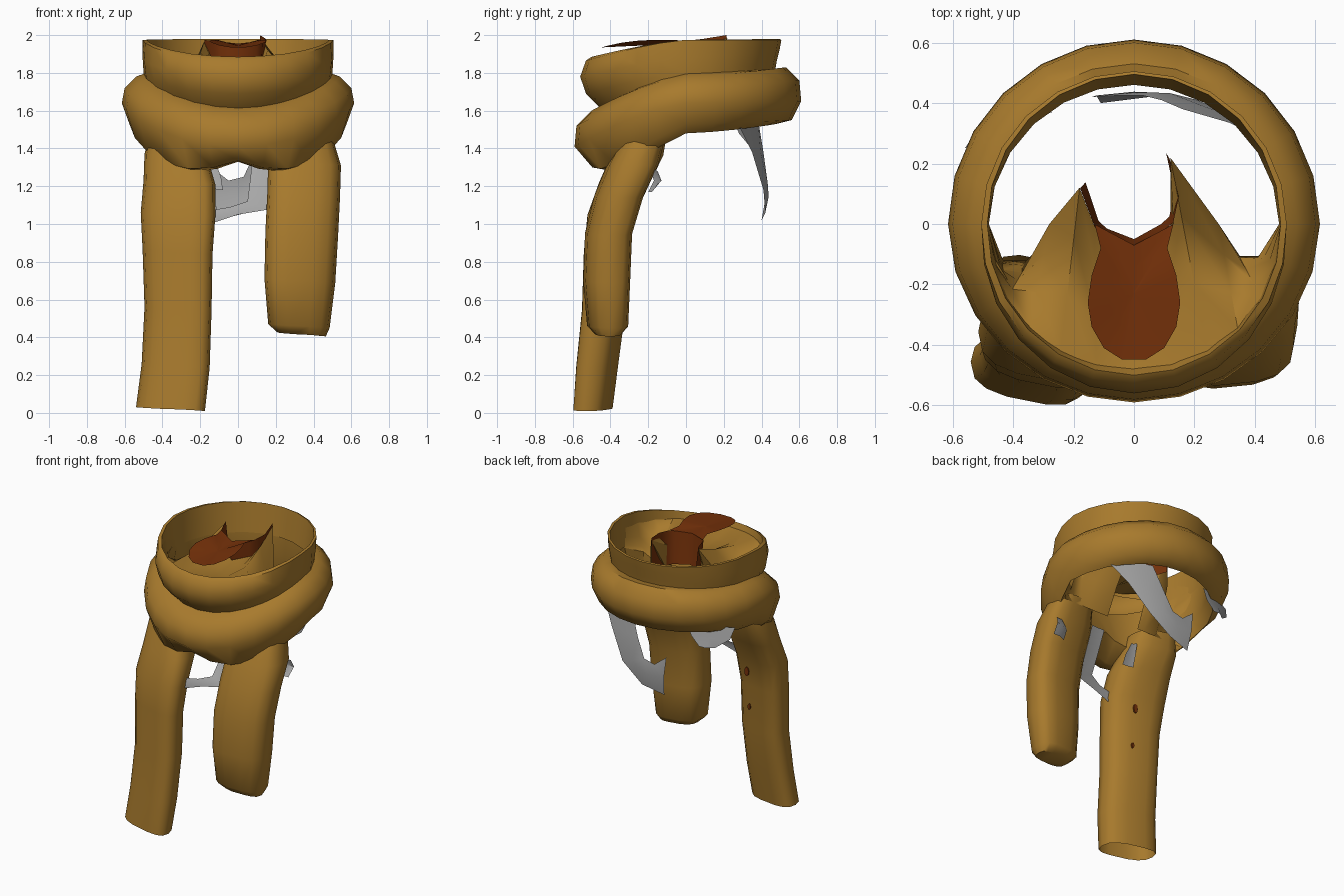
import bpy, bmesh, math
from mathutils import Vector

if "Cube" in bpy.data.objects:
    bpy.data.objects.remove(bpy.data.objects["Cube"])


def material(name, rgb):
    m = bpy.data.materials.new(name)
    m.diffuse_color = (*rgb, 1)
    m.use_nodes = True
    m.node_tree.nodes["Principled BSDF"].inputs["Base Color"].default_value = m.diffuse_color
    return m


MUSTARD = material("mustard cloth", (0.39, 0.195, 0.026))
RUST = material("rust skin", (0.18, 0.031, 0.003))
GREY = material("grey cloth", (0.40, 0.40, 0.40))


def loft(name, rows, mat, wrap_u=False, wrap_v=False, cap=False, angle=50):
    """Skin a grid of points; wrap_u joins the row ends, wrap_v joins last row to first."""
    bm = bmesh.new()
    vs = [[bm.verts.new(p) for p in row] for row in rows]
    nr, nc = len(vs), len(vs[0])
    for i in range(nr if wrap_v else nr - 1):
        for j in range(nc if wrap_u else nc - 1):
            a, b = vs[i], vs[(i + 1) % nr]
            k = (j + 1) % nc
            bm.faces.new((a[j], a[k], b[k], b[j]))
    if cap:
        bm.faces.new(vs[0])
    bmesh.ops.recalc_face_normals(bm, faces=bm.faces)
    me = bpy.data.meshes.new(name)
    bm.to_mesh(me)
    bm.free()
    me.materials.append(mat)
    ob = bpy.data.objects.new(name, me)
    bpy.context.collection.objects.link(ob)
    bpy.ops.object.select_all(action='DESELECT')
    ob.select_set(True)
    bpy.context.view_layer.objects.active = ob
    bpy.ops.object.shade_smooth_by_angle(angle=math.radians(angle))
    return ob


def ring(name, front, side, back, closed, drop=(), steps=24):
    """Sweep a (radius, z) section round z; the drop points sag where the ends hang."""
    rows = []
    for i in range(steps):
        a = 2 * math.pi * i / steps
        s, c = math.sin(a), math.cos(a)
        end = back if s > 0 else front
        w = abs(s) ** 1.4
        sag = .09 * max(0, -2 * s * abs(c))
        row = []
        for n, (p, q) in enumerate(zip(side, end)):
            r = p[0] + (q[0] - p[0]) * w
            z = p[1] + (q[1] - p[1]) * w - (sag if n in drop else 0)
            row.append((r * c, r * s, z))
        rows.append(row)
    return loft(name, rows, MUSTARD, wrap_u=closed, wrap_v=True)


# lower roll of the scarf
ring("scarf_roll",
     [(.40, 1.63), (.50, 1.60), (.58, 1.52), (.59, 1.41), (.51, 1.335), (.42, 1.33), (.28, 1.42)],
     [(.485, 1.80), (.54, 1.78), (.60, 1.72), (.615, 1.64), (.575, 1.53), (.53, 1.48), (.48, 1.56)],
     [(.47, 1.82), (.53, 1.83), (.60, 1.76), (.61, 1.65), (.56, 1.55), (.48, 1.53), (.46, 1.65)],
     True, drop=(4, 5, 6))

# upper collar of the scarf
ring("scarf_collar",
     [(.475, 1.84), (.50, 1.885), (.53, 1.865), (.56, 1.78), (.53, 1.69), (.45, 1.61)],
     [(.48, 1.76), (.485, 1.975), (.505, 1.975), (.505, 1.88), (.50, 1.80), (.49, 1.73)],
     [(.46, 1.78), (.495, 1.98), (.505, 1.975), (.495, 1.92), (.48, 1.86), (.47, 1.80)],
     False)

# inner cloth sloping from the collar in to the neck
inner = [(-.48, 0, 1.75), (-.44, -.15, 1.70), (-.37, -.16, 1.67), (-.28, 0, 1.74),
         (-.18, .12, 1.965), (-.13, -.01, 1.86), (0, -.07, 1.82), (.13, 0, 1.86),
         (.12, .22, 1.985), (.28, 0, 1.74), (.35, -.11, 1.67), (.41, -.11, 1.70), (.48, 0, 1.75)]
outer = []
for i in range(13):
    a = math.pi * (1 + i / 12)
    outer.append((.485 * math.cos(a), .49 * math.sin(a), 1.90 + .05 * math.sin(a)))
rows = []
for t in (0, .3, .65, 1):
    sag = -.12 * t * (1 - t)
    rows.append([Vector(p).lerp(Vector(q), t) + Vector((0, 0, sag)) for p, q in zip(inner, outer)])
loft("inner_cloth", rows, MUSTARD)

# drapes joining the inner cloth to the backs of the hanging ends
for name, part in (("left_drape", inner[:6]), ("right_drape", inner[7:])):
    loft(name, [part, [(x, min(y, .02) * .6 - .04, 1.60) for x, y, z in part],
                [(x, -.12, 1.42) for x, y, z in part]], MUSTARD)

# neck wall with two raised points
rim = [(-.178, .118, 1.975), (-.13, -.01, 1.965), (-.10, -.035, 1.965), (0, -.07, 1.955),
       (.10, -.02, 1.965), (.13, .005, 1.97), (.148, .09, 1.98), (.118, .215, 2.0)]
loft("neck_wall", [rim, [(x * .95, y + .01, 1.84) for x, y, z in rim],
                   [(x * .9, y + .02, 1.74) for x, y, z in rim]], RUST)

# dished throat panel meeting the neck wall at its back edge
half = [(.13, -.001, 1.97), (.11, -.08, 1.975), (.14, -.17, 1.975), (.153, -.26, 1.97),
        (.14, -.34, 1.96), (.10, -.41, 1.945), (.04, -.448, 1.935)]
edge = half + [(-x, y, z) for x, y, z in reversed(half)] + [(0, -.07, 1.955)]
mid = Vector((0, -.23, 1.945))
loft("throat_panel", [[mid.lerp(Vector(p), k) for p in edge] for k in (.03, .55, 1)],
     RUST, wrap_u=True, cap=True)


def tail(name, stations, twist, cap):
    """Hanging cloth tube: stations of z, x range and y range from the bottom up."""
    rows = []
    for z, x0, x1, y0, y1 in stations:
        row = []
        for i in range(14):
            a = 2 * math.pi * i / 14
            c, s = math.cos(a), math.sin(a)
            u = math.copysign(abs(c) ** .7, c) * (x1 - x0) / 2
            v = math.copysign(abs(s) ** .7, s) * (y1 - y0) / 2 - twist * u
            row.append(((x0 + x1) / 2 + u, (y0 + y1) / 2 + v, z - .01 * c))
        rows.append(row)
    return loft(name, rows, MUSTARD, wrap_u=True, cap=cap)


# two hanging ends, the long one open underneath
tail("long_tail", [(.02, -.54, -.175, -.585, -.40), (.25, -.51, -.15, -.57, -.37),
                   (.55, -.495, -.14, -.54, -.33), (.85, -.505, -.135, -.53, -.32),
                   (1.05, -.515, -.12, -.51, -.28), (1.22, -.50, -.12, -.45, -.20),
                   (1.36, -.495, -.16, -.39, -.13), (1.47, -.47, -.19, -.34, -.11)], .20, False)
tail("short_tail", [(.415, .21, .465, -.48, -.35), (.46, .16, .485, -.52, -.31),
                    (.70, .14, .515, -.54, -.30), (.95, .145, .53, -.53, -.29),
                    (1.15, .155, .54, -.48, -.23), (1.32, .16, .545, -.41, -.15),
                    (1.47, .19, .50, -.33, -.11)], -.10, True)

# small rust patches on the back of the long end
for name, y, z, r in (("upper_patch", -.297, .96, .024), ("lower_patch", -.324, .70, .015)):
    disc = []
    for i in range(8):
        a = 2 * math.pi * i / 8
        disc.append((-.265 + .7 * r * math.cos(a), y, z + 1.4 * r * math.sin(a)))
    loft(name, [disc, [(x, y - .009, z) for x, y, z in disc]], RUST, wrap_u=True, cap=True)


def ribbon(name, left, right, bulge):
    """Curved strip between two edge paths, bowed along y."""
    rows = []
    for p, q in zip(left, right):
        p, q = Vector(p), Vector(q)
        rows.append([p, (p + q) / 2 + Vector((0, bulge, 0)), q])
    return loft(name, rows, GREY)


# long grey strip under the back of the roll
ribbon("back_strip",
       [(.16, .38, 1.56), (.09, .41, 1.38), (.03, .425, 1.25), (-.05, .425, 1.23), (-.14, .42, 1.30)],
       [(.47, .26, 1.56), (.34, .35, 1.38), (.21, .41, 1.18), (.05, .42, 1.06), (-.11, .40, 1.02)],
       .015)
# short grey strip on the other side
ribbon("side_strip",
       [(-.27, .37, 1.56), (-.30, .37, 1.48), (-.36, .37, 1.42)],
       [(-.56, .25, 1.56), (-.54, .28, 1.48), (-.46, .33, 1.42)], .02)
# grey strap looping between the hanging ends
ribbon("front_strap",
       [(.08, -.20, 1.37), (.065, -.28, 1.24), (.05, -.36, 1.12), (-.04, -.39, 1.09), (-.16, -.40, 1.07)],
       [(.18, -.20, 1.37), (.18, -.28, 1.22), (.18, -.37, 1.08), (0, -.40, 1.05), (-.15, -.41, 1.0)],
       -.005)
ribbon("strap_end",
       [(-.17, -.17, 1.35), (-.17, -.19, 1.26), (-.17, -.21, 1.19)],
       [(-.12, -.17, 1.33), (-.09, -.19, 1.25), (-.08, -.21, 1.18)], -.005)
# small grey stub behind the short end
ribbon("side_stub",
       [(.42, -.19, 1.29), (.42, -.17, 1.23), (.42, -.20, 1.17)],
       [(.52, -.15, 1.28), (.53, -.13, 1.23), (.52, -.18, 1.17)], .01)
